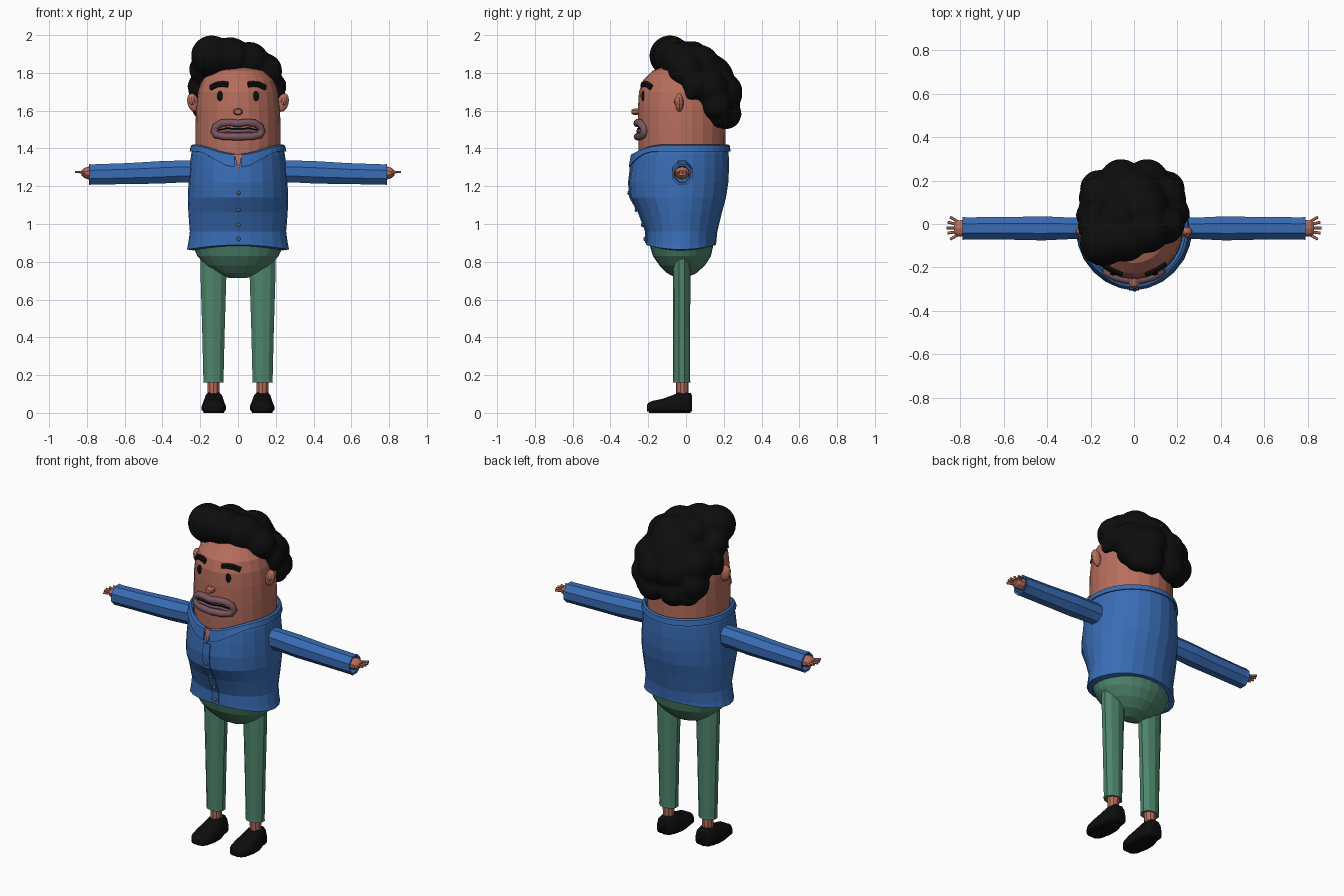
import bpy, bmesh, math
from mathutils import Vector

if "Cube" in bpy.data.objects:
    bpy.data.objects.remove(bpy.data.objects["Cube"])

def material(name, r, g, b):
    m = bpy.data.materials.new(name)
    m.diffuse_color = (r, g, b, 1)
    m.use_nodes = True
    m.node_tree.nodes["Principled BSDF"].inputs["Base Color"].default_value = m.diffuse_color
    return m

SKIN = material("skin", 0.47, 0.155, 0.108)
BLUE = material("shirt blue", 0.04, 0.15, 0.46)
GREEN = material("trouser green", 0.075, 0.23, 0.145)
BLACK = material("black", 0.004, 0.004, 0.004)
LIP = material("lip mauve", 0.19, 0.095, 0.115)
BUTTON = material("button grey", 0.08, 0.13, 0.14)
YC = -0.03

def finish(name, bm, mat, smooth=False):
    bmesh.ops.recalc_face_normals(bm, faces=bm.faces)
    me = bpy.data.meshes.new(name)
    bm.to_mesh(me)
    bm.free()
    me.materials.append(mat)
    for p in me.polygons:
        p.use_smooth = smooth
    ob = bpy.data.objects.new(name, me)
    bpy.context.collection.objects.link(ob)
    return ob

def loft(name, rows, mat, caps=True, closed=True, smooth=False):
    bm = bmesh.new()
    vs = [[bm.verts.new(p) for p in row] for row in rows]
    n = len(rows[0])
    for a, b in zip(vs, vs[1:]):
        for i in range(n if closed else n - 1):
            j = (i + 1) % n
            bm.faces.new((a[i], a[j], b[j], b[i]))
    if caps:
        bm.faces.new(vs[0])
        bm.faces.new(vs[-1])
    return finish(name, bm, mat, smooth)

def oval(ring, a, grow=0.0):
    """Point on a body ring (z, half width, front y, back y); a = 0 is the front."""
    z, rx, yf, yb = ring
    c = math.cos(a)
    d = (YC - yf if c > 0 else yb - YC) + grow
    return Vector(((rx + grow) * math.sin(a), YC - d * c, z))

def ring_at(rings, z):
    rs = sorted(rings)
    for a, b in zip(rs, rs[1:]):
        if a[0] <= z <= b[0]:
            t = (z - a[0]) / (b[0] - a[0])
            return tuple(p + (q - p) * t for p, q in zip(a, b))
    return rs[0] if z < rs[0][0] else rs[-1]

def front(rings, x, z, off=0.0):
    r = ring_at(rings, z)
    return oval(r, math.asin(max(-1, min(1, x / r[1]))), off)

def tube(name, pts, r, mat, cyclic=False, smooth=True, res=2):
    cu = bpy.data.curves.new(name, 'CURVE')
    cu.dimensions = '3D'
    cu.bevel_depth, cu.bevel_resolution, cu.use_fill_caps = r, res, True
    sp = cu.splines.new('POLY')
    sp.points.add(len(pts) - 1)
    for p, q in zip(sp.points, pts):
        p.co = (*q, 1)
    sp.use_cyclic_u, sp.use_smooth = cyclic, smooth
    cu.materials.append(mat)
    ob = bpy.data.objects.new(name, cu)
    bpy.context.collection.objects.link(ob)
    bpy.ops.object.select_all(action='DESELECT')
    ob.select_set(True)
    bpy.context.view_layer.objects.active = ob
    bpy.ops.object.convert(target='MESH')

def ball(name, loc, size, mat, smooth=True, seg=16, rot=0.0):
    bm = bmesh.new()
    bmesh.ops.create_uvsphere(bm, u_segments=seg, v_segments=seg // 2 + 2, radius=1)
    ob = finish(name, bm, mat, smooth)
    ob.location, ob.scale, ob.rotation_euler = loc, size, (0, rot, 0)
    return ob

N = 24
ANG = [2 * math.pi * i / N for i in range(N)]

# Head: domed column
head = [(1.27, .220, -.245, .20), (1.42, .225, -.252, .208), (1.52, .225, -.254, .21),
        (1.62, .222, -.254, .208), (1.70, .212, -.249, .20), (1.76, .192, -.228, .185),
        (1.81, .15, -.18, .14), (1.84, .08, -.10, .06), (1.845, .01, -.04, -.02)]
loft("head", [[oval(r, a) for a in ANG] for r in head], SKIN)

# Shirt body: bulging belly, flared hem, neckline dipping at the front
shirt = [(0.90, .263, -.213, .160), (0.96, .255, -.212, .166), (1.06, .263, -.25, .19),
         (1.14, .266, -.296, .212), (1.22, .262, -.302, .224), (1.30, .256, -.292, .228),
         (1.37, .248, -.283, .226), (1.40, .240, -.27, .222)]

def dip(a):
    return max(0, math.cos(a)) ** 4

rows = []
for k, r in enumerate([(.86, .235, -.19, .14), (.865, .27, -.213, .16)] + shirt + [(1.40, .215, -.24, .19)]):
    pts = [oval(r, a) for a in ANG]
    for p, a in zip(pts, ANG):
        if k < 2:
            p.z += 0.024 * math.cos(a) ** 2
        if k >= 8:
            p.z -= (0.05 if k > 8 else 0.03) * dip(a)
    rows.append(pts)
loft("shirt", rows, BLUE, caps=False)

# Collar: band round the neck ending in two pointed flaps
def collar_rows():
    n, gap = 36, 0.07
    out = [[], [], [], []]
    for i in range(n + 1):
        a = gap + (2 * math.pi - 2 * gap) * i / n
        near = min(a, 2 * math.pi - a)
        top = 1.422 - 0.05 * dip(a)
        tip = max(0, 1 - abs(near - 0.13) / 0.75)
        low = 1.385 - 0.02 * dip(a) - 0.07 * tip ** 1.3
        for row, z, g in zip(out, (top - .015, top, top - .006, low), (-.015, -.003, .009, .012)):
            base = ring_at(shirt, z)
            row.append(oval((z,) + base[1:], a, g))
    return out
ob = loft("collar", collar_rows(), BLUE, caps=False, closed=False)
ob.modifiers.new("thickness", 'SOLIDIFY').thickness = 0.005

# Skin showing in the open neckline
bm = bmesh.new()
bm.faces.new([bm.verts.new(front(shirt, x, z, .006)) for x, z in
              ((-.02, 1.37), (.02, 1.37), (.012, 1.32), (.003, 1.285), (-.006, 1.32))])
ob = finish("neck_opening", bm, SKIN)
ob.modifiers.new("thickness", 'SOLIDIFY').thickness = 0.006

# Shirt placket and buttons
zs = [1.285, 1.22, 1.14, 1.06, .96, .90]
ob = loft("placket", [[front(shirt, x, z, .005) for x in (-.022, 0, .022)] for z in zs],
          BLUE, caps=False, closed=False)
ob.modifiers.new("thickness", 'SOLIDIFY').thickness = 0.006
for z in (1.165, 1.075, .995, .92):
    ball("button", front(shirt, 0.003, z, .006), (.011, .007, .011), BUTTON, seg=10)

# Trouser seat: rounded bowl under the shirt
seat = [(.96, .235, -.185, .145), (.88, .237, -.19, .143), (.83, .215, -.175, .132),
        (.78, .17, -.14, .10), (.74, .11, -.10, .055), (.715, .05, -.055, 0)]
loft("trouser_seat", [[oval(r, a) for a in ANG] for r in seat], GREEN)

def circle(n, f):
    return [f(math.cos(2 * math.pi * (i + .5) / n), math.sin(2 * math.pi * (i + .5) / n)) for i in range(n)]

# Hands and fingers, arms, legs, shoes, ears, eyes and brows on both sides
for s, side in ((-1, "right"), (1, "left")):
    arm = [(.20, 1.278, .064, .052), (.30, 1.278, .063, .054), (.42, 1.273, .064, .060),
           (.58, 1.267, .060, .056), (.775, 1.262, .058, .055), (.79, 1.262, .060, .058),
           (.788, 1.262, .048, .046), (.76, 1.262, .042, .04)]
    loft(side + "_sleeve", [circle(8, lambda c, d: (s * x, -.02 + ry * c, z + rz * d))
                            for x, z, rz, ry in arm], BLUE)
    palm = [(.76, .028, .032), (.79, .034, .04), (.815, .026, .038), (.828, .014, .026)]
    loft(side + "_hand", [circle(10, lambda c, d: (s * x, -.02 + ry * c, 1.27 + rz * d))
                          for x, rz, ry in palm], SKIN)
    for y0, y1, x1 in ((-.047, -.07, .845), (-.034, -.042, .858), (-.018, -.018, .862),
                       (-.003, .008, .857), (.008, .032, .846)):
        tube(side + "_finger", [(s * .805, y0, 1.272), (s * x1, y1, 1.276)], .0065, SKIN, res=1)

    leg = [(.86, .128, .076, .046), (.70, .130, .071, .046), (.45, .130, .063, .045),
           (.175, .130, .056, .045), (.16, .130, .057, .046), (.16, .130, .042, .036), (.19, .130, .036, .032)]
    loft(side + "_trouser_leg", [circle(10, lambda c, d: (s * (x + rx * c), -.023 + ry * d, z))
                                 for z, x, rx, ry in leg], GREEN)
    loft(side + "_ankle", [circle(10, lambda c, d: (s * .13 + r * c, -.02 + r * d, z))
                           for z, r in ((.06, .03), (.10, .032), (.2, .035))], SKIN)
    # Shoe: sections from heel to toe, narrower at the top
    shoe = [(.032, .03, .088), (.026, .046, .104), (-.03, .053, .112), (-.075, .059, .092),
            (-.13, .064, .073), (-.18, .056, .063), (-.20, .040, .052), (-.207, .022, .04)]
    rows = [[(s * .128 + w * u, y, .008 + (h - .008) * v) for u, v in
             ((-.9, 0), (.9, 0), (1, .12), (1, .45), (.82, .82), (.5, 1), (-.5, 1), (-.82, .82), (-1, .45), (-1, .12))]
            for y, w, h in shoe]
    loft(side + "_shoe", rows, BLACK, smooth=True)
    loft(side + "_shoe_sole", [circle(14, lambda c, d: (s * .128 + .055 * c, -.085 + .11 * d, z))
                               for z in (0, .012)], BLACK)

    ball(side + "_ear", (s * .238, -.035, 1.643), (.03, .022, .05), SKIN, False, 12, s * .25)
    ball(side + "_ear_lobe", (s * .243, -.042, 1.65), (.02, .022, .026), SKIN, False, 10, s * .25)
    ball(side + "_eye", front(head, s * .095, 1.677), (.016, .009, .027), BLACK)
    brow = [(.052, 1.738), (.08, 1.742), (.11, 1.738), (.143, 1.722)]
    for dz in (-.005, .005):
        tube(side + "_eyebrow", [front(head, s * x, z + dz, .003) for x, z in brow], .010, BLACK)

# Nose: small blunt block
loft("nose", [circle(8, lambda c, d: (w * c, y, 1.594 + h * d)) for y, w, h in
              ((-.24, .027, .02), (-.275, .025, .018), (-.288, .018, .012))], SKIN)

# Lips: wide closed tube wrapped round the face, with a mouth line inside
lips = [(0, 1.532), (.04, 1.538), (.085, 1.534), (.115, 1.515), (.124, 1.49), (.112, 1.471), (.07, 1.463)]
half = [(-x, z) for x, z in reversed(lips[1:])]
tube("lips", [front(head, x, z, .004) for x, z in lips + [(0, 1.462)] + half], .020, LIP, True, res=3)
line = [(-.10, 1.497), (-.06, 1.507), (0, 1.503), (.06, 1.507), (.10, 1.497)]
tube("inner_lip", [front(head, x, z - .012, .002) for x, z in line], .009, LIP)
tube("mouth_line", [front(head, x, z, .003) for x, z in line], .004, BLACK)

# Hair: fused curls, high tuft at one side of the brow, heavy at the back
curls = [(-.14, -.085, 1.89, .11), (-.04, -.07, 1.885, .105), (.06, -.03, 1.86, .105),
         (.14, 0, 1.81, .095), (-.18, -.01, 1.82, .08), (-.07, .03, 1.87, .10),
         (.05, .07, 1.84, .11), (.19, .05, 1.73, .068), (-.20, .04, 1.73, .068),
         (.215, .03, 1.69, .036), (-.225, .03, 1.69, .038), (0, .10, 1.75, .16),
         (.14, .12, 1.72, .10), (-.15, .12, 1.73, .105), (.15, .16, 1.63, .085),
         (-.16, .16, 1.63, .09), (.06, .20, 1.69, .10), (-.06, .20, 1.70, .10),
         (.07, .21, 1.585, .085), (-.07, .21, 1.585, .085), (.13, .18, 1.57, .062), (-.14, .18, 1.57, .065)]
bm = bmesh.new()
for x, y, z, r in curls:
    made = bmesh.ops.create_icosphere(bm, subdivisions=3, radius=r)
    bmesh.ops.translate(bm, verts=made["verts"], vec=(x, y, z))
hair = finish("hair", bm, BLACK, True)
rm = hair.modifiers.new("fuse", 'REMESH')
rm.mode, rm.voxel_size, rm.use_smooth_shade = 'VOXEL', 0.014, True
sm = hair.modifiers.new("soften", 'SMOOTH')
sm.factor, sm.iterations = 0.5, 3
